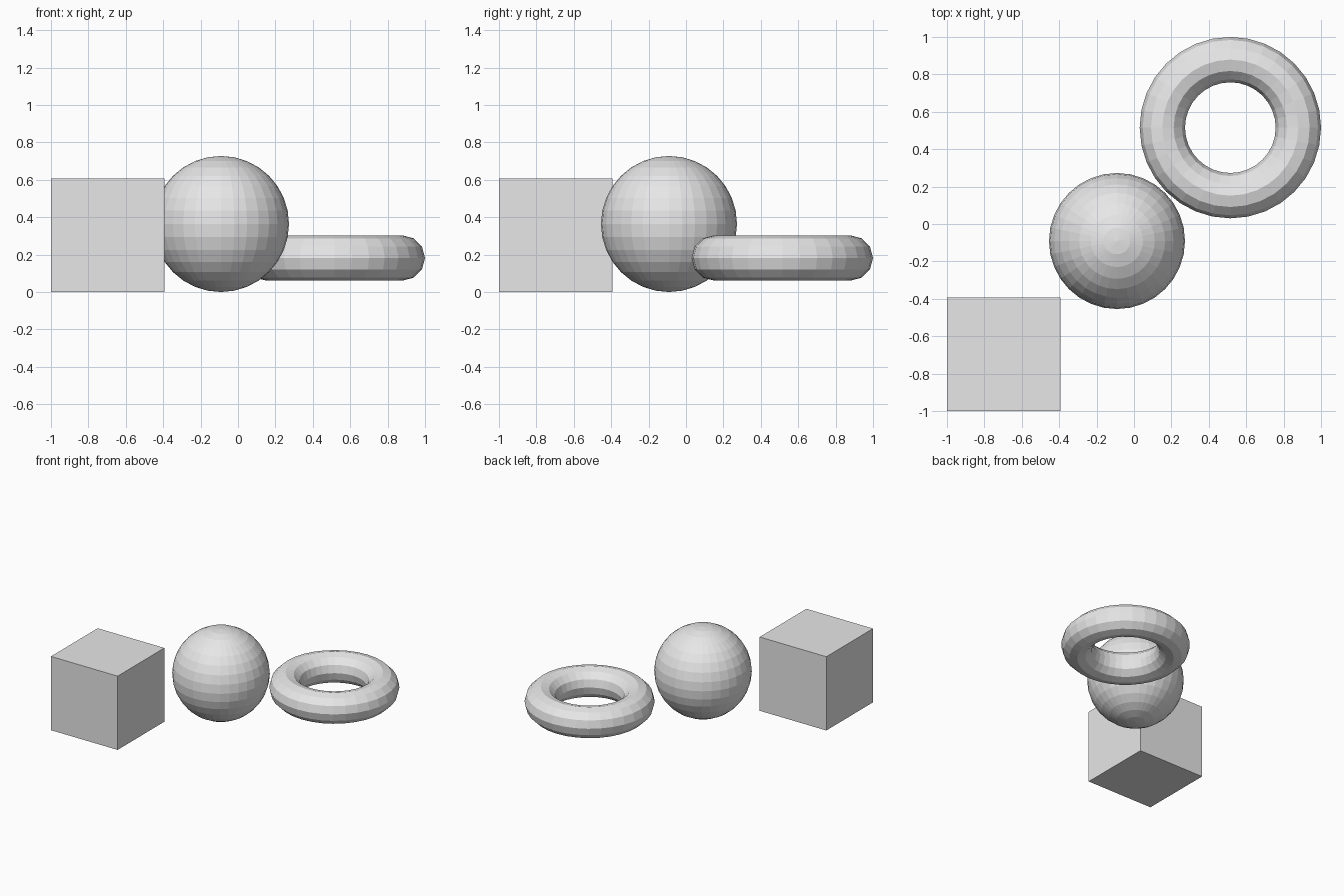
import bpy

default = bpy.data.objects.get("Cube")
if default:
    bpy.data.objects.remove(default, do_unlink=True)

UNIT = 2 / 3.3  # cube edge, also the step between solids along the diagonal
START = -1 + UNIT / 2

grey = bpy.data.materials.new("light_grey")
grey.use_nodes = True
colour = (0.8, 0.8, 0.8, 1)
grey.diffuse_color = colour
grey.node_tree.nodes["Principled BSDF"].inputs["Base Color"].default_value = colour


def place(step, height):
    """Position on the diagonal, in cube units."""
    p = START + step * UNIT
    return (p, p, height * UNIT)


def finish(name):
    obj = bpy.context.object
    obj.name = obj.data.name = name
    obj.data.materials.append(grey)
    bpy.ops.object.shade_flat()


# Box at the front right corner
bpy.ops.mesh.primitive_cube_add(size=UNIT, location=place(0, 0.5))
finish("box")

# Faceted ball in the middle
bpy.ops.mesh.primitive_uv_sphere_add(segments=32, ring_count=16,
                                     radius=0.6 * UNIT, location=place(1, 0.6))
finish("ball")

# Ring at the back left, floating slightly
bpy.ops.mesh.primitive_torus_add(major_segments=32, minor_segments=12,
                                 major_radius=0.6 * UNIT, minor_radius=0.2 * UNIT,
                                 location=place(2, 0.3))
finish("ring")
